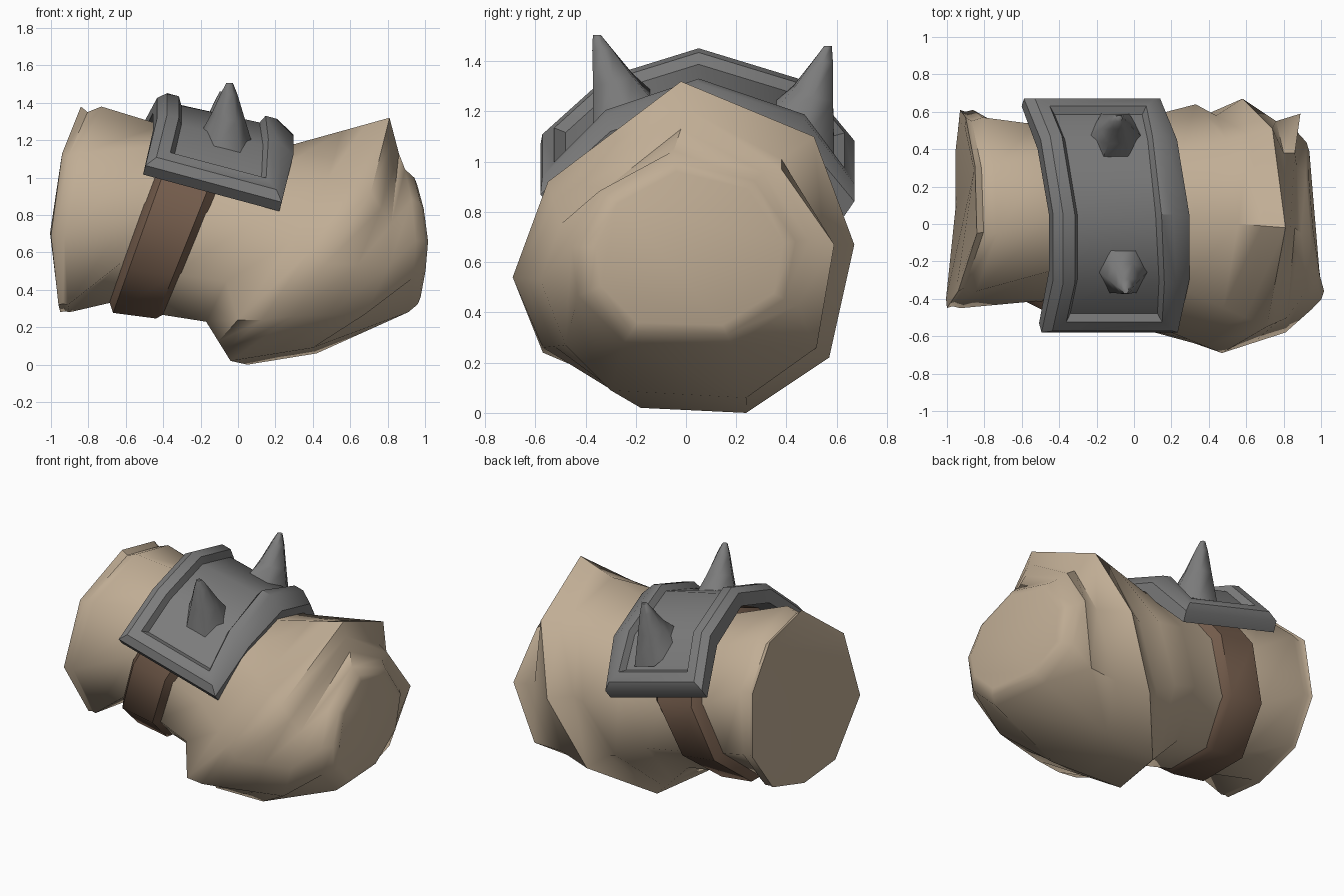
import bpy, bmesh
from math import sin, cos, radians, tau
from mathutils import Vector

if "Cube" in bpy.data.objects:
    bpy.data.objects.remove(bpy.data.objects["Cube"])


def material(name, rgb):
    m = bpy.data.materials.new(name)
    m.diffuse_color = (*rgb, 1)
    m.use_nodes = True
    m.node_tree.nodes["Principled BSDF"].inputs["Base Color"].default_value = m.diffuse_color
    return m


SKIN = material("tan skin", (0.53, 0.42, 0.30))
LEATHER = material("brown leather", (0.17, 0.105, 0.07))
IRON = material("grey iron", (0.20, 0.20, 0.20))


def finish(name, bm, mat, angle):
    bmesh.ops.recalc_face_normals(bm, faces=bm.faces)
    me = bpy.data.meshes.new(name)
    bm.to_mesh(me)
    bm.free()
    me.materials.append(mat)
    ob = bpy.data.objects.new(name, me)
    bpy.context.collection.objects.link(ob)
    bpy.ops.object.select_all(action='DESELECT')
    ob.select_set(True)
    bpy.context.view_layer.objects.active = ob
    bpy.ops.object.shade_smooth_by_angle(angle=radians(angle))
    return ob


def loft(name, rings, mat, angle, closed=False):
    """Skin a list of point rings; cap the ends, or join last to first."""
    bm = bmesh.new()
    vs = [[bm.verts.new(p) for p in r] for r in rings]
    n = len(vs[0])
    pairs = list(zip(vs, vs[1:])) + ([(vs[-1], vs[0])] if closed else [])
    for a, b in pairs:
        for i in range(n):
            j = (i + 1) % n
            bm.faces.new((a[i], a[j], b[j], b[i]))
    if not closed:
        bm.faces.new(vs[0])
        bm.faces.new(vs[-1])
    return finish(name, bm, mat, angle)


def arm_ring(x, lean, cy, ry, cz, rz, n=9):
    """Nine-sided ring around the arm, leaning in x with height."""
    pts = []
    for k in range(n):
        y, z = ry * sin(tau * k / n), rz * cos(tau * k / n)
        pts.append((x + lean * z, cy + y, cz + z))
    return pts


def blend(a, b, t, changes):
    """Ring between two rings, with a few points replaced."""
    ring = [Vector(p).lerp(Vector(q), t) for p, q in zip(a, b)]
    for k, p in changes.items():
        ring[k] = p
    return ring


# Wrist stump: uneven rim, shallow groove near the top, second lip
rim_xyz = [(-0.84, -0.05, 1.38), (-0.85, 0.31, 1.30), (-0.90, 0.57, 1.06),
           (-0.93, 0.61, 0.65), (-0.95, 0.42, 0.38), (-0.95, 0.08, 0.28),
           (-0.96, -0.24, 0.32), (-1.0, -0.45, 0.69), (-0.94, -0.36, 1.13)]


def wrist_ring(dx, lean, scale, groove=0.0):
    pts = []
    for x, y, z in rim_xyz:
        f = scale - groove * max(0, z - 0.5)
        pts.append((x + dx + lean * (z - 0.3), 0.06 + (y - 0.06) * f,
                    0.83 + (z - 0.83) * f))
    return pts


# Fist: slanted knuckle ridge, curled fingers, knob with flat end
ridge = [(0.81, -0.02, 1.32), (0.74, 0.51, 1.10), (0.58, 0.67, 0.67),
         (0.35, 0.57, 0.22), (0.05, 0.24, 0.0), (-0.04, -0.18, 0.02),
         (0.30, -0.57, 0.26), (0.47, -0.69, 0.54), (0.71, -0.55, 0.92)]
fingers = [(0.86, -0.02, 1.13), (0.86, 0.38, 0.97), (0.89, 0.59, 0.67),
           (0.78, 0.52, 0.26), (0.42, 0.24, 0.06), (0.40, -0.30, 0.09),
           (0.68, -0.48, 0.27), (0.81, -0.58, 0.53), (0.82, -0.50, 0.75)]
end_yz = [(-0.04, 0.97), (0.25, 0.90), (0.40, 0.68), (0.36, 0.47), (0.15, 0.34),
          (-0.20, 0.35), (-0.35, 0.50), (-0.37, 0.66), (-0.28, 0.84)]


def knob_ring(x, scale):
    return [(x - 0.1 * y - 0.08 * abs(z - 0.65), y * scale,
             0.65 + (z - 0.65) * scale) for y, z in end_yz]


palm = arm_ring(0.06, 0.50, 0.02, 0.57, 0.69, 0.49)
loft("fist_and_forearm", [
    wrist_ring(-0.005, 0.0, 0.90),
    wrist_ring(0.0, 0.0, 1.0),
    wrist_ring(0.025, 0.01, 0.99, 0.05),
    wrist_ring(0.05, 0.055, 1.0),
    arm_ring(-0.55, 0.30, 0.06, 0.48, 0.79, 0.49),
    arm_ring(-0.25, 0.38, 0.05, 0.50, 0.73, 0.49),
    palm,
    blend(palm, ridge, 0.5, {2: (0.33, 0.64, 0.70), 3: (0.14, 0.56, 0.36),
                             6: (0.0, -0.55, 0.24)}),
    blend(palm, ridge, 0.75, {2: (0.44, 0.58, 0.69), 3: (0.24, 0.50, 0.31),
                              6: (0.13, -0.57, 0.24)}),
    ridge,
    blend(ridge, fingers, 0.5, {1: (0.80, 0.38, 1.01), 2: (0.76, 0.55, 0.67),
                                3: (0.58, 0.51, 0.25)}),
    fingers, knob_ring(0.915, 1.23), knob_ring(0.965, 1.09),
    knob_ring(0.98, 0.97)], SKIN, 46)

# Leather strap: leaning band with bevelled edges
loft("leather_strap", [
    arm_ring(-0.53, 0.36, 0.06, 0.48, 0.78, 0.47),
    arm_ring(-0.49, 0.36, 0.06, 0.545, 0.77, 0.525),
    arm_ring(-0.24, 0.40, 0.05, 0.555, 0.74, 0.525),
    arm_ring(-0.18, 0.42, 0.05, 0.49, 0.73, 0.47),
    arm_ring(-0.18, 0.42, 0.05, 0.44, 0.73, 0.44),
    arm_ring(-0.53, 0.36, 0.06, 0.44, 0.78, 0.44)], LEATHER, 41, closed=True)

# Iron plate: tilted arch with chamfered raised rim and sunken centre panel
outer = [(-0.58, 0.90), (-0.30, 1.16), (0.05, 1.265), (0.45, 1.13), (0.67, 0.85)]
inner = [(-0.53, 0.85), (-0.25, 1.09), (0.05, 1.18), (0.40, 1.05), (0.63, 0.79)]
bm = bmesh.new()
o, i = [[[bm.verts.new((s, y, u)) for s in (-0.755, 0)]
         for y, u in path] for path in (outer, inner)]
panel = []
for k in range(4):
    panel.append(bm.faces.new((o[k][0], o[k][1], o[k + 1][1], o[k + 1][0])))
    bm.faces.new((i[k][0], i[k + 1][0], i[k + 1][1], i[k][1]))
    for e in (0, 1):
        bm.faces.new((o[k][e], o[k + 1][e], i[k + 1][e], i[k][e]))
for k in (0, 4):
    bm.faces.new((o[k][0], o[k][1], i[k][1], i[k][0]))
bmesh.ops.recalc_face_normals(bm, faces=bm.faces)
for width, depth in ((0.045, 0.037), (0.065, 0.0), (0.025, -0.04)):
    bmesh.ops.inset_region(bm, faces=panel, thickness=width, depth=depth,
                           use_even_offset=True, use_boundary=True)
for v in bm.verts:
    s, y, u = v.co
    # rim on the hand side widens and rises towards the crown
    if -0.3 < s < -0.01:
        crown = min(1, max(0, (u - 0.98) / 0.3))
        s -= 0.06 * crown
        u += 0.02 * crown
    # the back half is swept towards the wrist
    s -= max(0, 0.03 + 0.08 * y)
    v.co = (0.965 * s + 0.26 * u, y, -0.26 * s + 0.965 * u)
finish("iron_plate", bm, IRON, 37)


# Two blunt spikes, base rings following the slope of the plate
def spike(name, base, tip, slope):
    base, tip = Vector(base), Vector(tip)
    rings = []
    for t, r in ((0, 0.15), (0.45, 0.09), (0.82, 0.045), (1, 0.018)):
        c = base.lerp(tip, t)
        ring = []
        for k in range(6):
            dx, dy = r * cos(tau * k / 6), r * sin(tau * k / 6)
            dz = (slope * dy - 0.27 * dx) * (1 - t)
            ring.append(c + Vector((dx, dy, dz)))
        rings.append(ring)
    loft(name, rings, IRON, 62)


spike("front_spike", (-0.06, -0.24, 1.18), (-0.045, -0.355, 1.505), 0.45)
spike("back_spike", (-0.10, 0.46, 1.12), (-0.08, 0.565, 1.46), -0.6)
